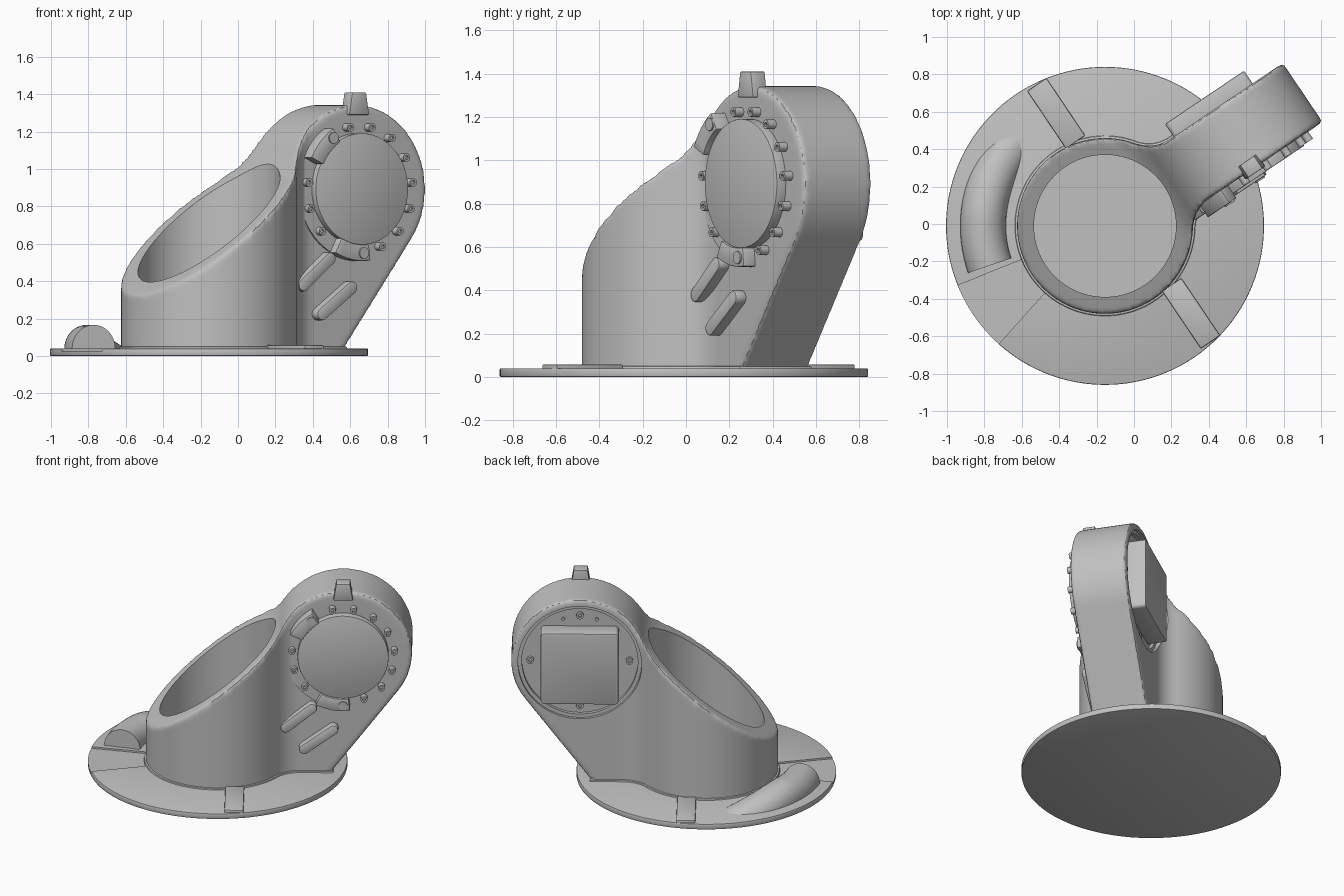
import bpy, bmesh
from math import sin, cos, pi, radians, degrees, atan2, sqrt, hypot
from mathutils import Matrix

if "Cube" in bpy.data.objects:
    bpy.data.objects.remove(bpy.data.objects["Cube"])

grey = bpy.data.materials.new("plain grey")
grey.use_nodes = True
grey.diffuse_color = (0.53, 0.53, 0.53, 1)
grey.node_tree.nodes["Principled BSDF"].inputs["Base Color"].default_value = (0.53, 0.53, 0.53, 1)

# Local frame: origin on the cup axis, x along the arm, arm front faces -y
FRAME = Matrix.Translation((-0.155, -0.01, 0)) @ Matrix.Rotation(radians(34), 4, 'Z')
HALF = 0.19                      # half thickness of the arm
HUB_U, HUB_Z, HUB_R = 0.825, 0.893, 0.45
CUP_R, BORE_R = 0.47, 0.38


def arc(cx, cy, r, a, b, n):
    """Points on an arc, angles in degrees."""
    return [(cx + r * cos(radians(a + (b - a) * i / n)),
             cy + r * sin(radians(a + (b - a) * i / n))) for i in range(n + 1)]


def circle(cx, cy, r, n=64):
    return arc(cx, cy, r, 0, 360, n)[:-1]


def sector(cx, cy, r0, r1, a, b, n=24):
    return arc(cx, cy, r1, a, b, n) + arc(cx, cy, r0, b, a, n)


def rounded_box(cx, cy, hx, hy, r):
    pts = []
    for k, (sx, sy) in enumerate([(1, 1), (-1, 1), (-1, -1), (1, -1)]):
        pts += arc(cx + sx * (hx - r), cy + sy * (hy - r), r, 90 * k, 90 * k + 90, 5)
    return pts


def capsule(a, b, r):
    d = degrees(atan2(b[1] - a[1], b[0] - a[0]))
    return arc(*b, r, d - 90, d + 90, 10) + arc(*a, r, d + 90, d + 270, 10)


def modify(ob, kind, **settings):
    """Add a modifier and apply it at once."""
    bpy.ops.object.select_all(action='DESELECT')
    ob.select_set(True)
    bpy.context.view_layer.objects.active = ob
    m = ob.modifiers.new(kind.lower(), kind)
    for key, value in settings.items():
        setattr(m, key, value)
    bpy.ops.object.modifier_apply(modifier=m.name)


def smooth(ob):
    bpy.ops.object.select_all(action='DESELECT')
    ob.select_set(True)
    bpy.context.view_layer.objects.active = ob
    bpy.ops.object.shade_smooth_by_angle(angle=radians(32))


def finish(name, bm):
    bm.normal_update()
    bmesh.ops.recalc_face_normals(bm, faces=bm.faces)
    bm.normal_update()
    if bm.calc_volume(signed=True) < 0:
        bmesh.ops.reverse_faces(bm, faces=bm.faces)
    me = bpy.data.meshes.new(name)
    bm.to_mesh(me)
    bm.free()
    me.materials.append(grey)
    ob = bpy.data.objects.new(name, me)
    bpy.context.collection.objects.link(ob)
    ob.matrix_world = FRAME
    bpy.context.view_layer.update()
    return ob


def prism(name, pts, lo, hi, axis='Z', round_edges=0):
    """Extrude an outline upwards ('Z') or through the arm thickness ('Y')."""
    bm = bmesh.new()
    rings = [[bm.verts.new((p, q, h) if axis == 'Z' else (p, h, q)) for p, q in pts]
             for h in (lo, hi)]
    bm.faces.new(rings[0])
    bm.faces.new(rings[1])
    for i in range(len(pts)):
        j = (i + 1) % len(pts)
        bm.faces.new((rings[0][i], rings[0][j], rings[1][j], rings[1][i]))
    ob = finish(name, bm)
    if round_edges:
        modify(ob, 'BEVEL', width=round_edges, segments=2,
               limit_method='ANGLE', angle_limit=radians(32))
    smooth(ob)
    return ob


def combine(ob, cutter, operation='DIFFERENCE'):
    modify(ob, 'BOOLEAN', operation=operation, object=cutter, solver='EXACT')
    bpy.data.objects.remove(cutter)


def footprint(grow, end):
    """Cup circle flowing through fillets into the straight arm."""
    h, r, f = HALF + grow, CUP_R + grow, 0.2 - grow
    fu = sqrt((r + f) ** 2 - (h + f) ** 2)
    a = degrees(atan2(h + f, fu))
    upper = [(end, h)] + arc(fu, h + f, f, -90, a - 180, 12)
    lower = [(u, -v) for u, v in reversed(upper)]
    return upper + arc(0, 0, r, a, 360 - a, 80)[1:-1] + lower


def side_profile():
    """Sloped cup rim, concave blend, round hub and leaning back edge."""
    slope, base, fr = 0.8, 0.7, 0.5
    k = hypot(1, slope)
    m, t = (-slope / k, 1 / k), (1 / k, slope / k)
    across = fr + (base + slope * HUB_U - HUB_Z) / k
    along = sqrt((HUB_R + fr) ** 2 - across ** 2)
    fx = HUB_U + across * m[0] - along * t[0]
    fz = HUB_Z + across * m[1] - along * t[1]
    hub_a = degrees(atan2(fz - HUB_Z, fx - HUB_U))
    blend = arc(fx, fz, fr, hub_a - 180, degrees(atan2(-m[1], -m[0])), 8)
    return ([(-0.6, 0.005), (0.725, 0.005)] + arc(HUB_U, HUB_Z, HUB_R, -37, hub_a, 56)
            + blend[1:] + [(-0.6, base - 0.6 * slope)])


# Base disc with a shallow wedge recess
base = prism("base_disc", circle(0, 0, 0.85, 128), 0, 0.04, round_edges=0.006)
combine(base, prism("wedge_cutter", sector(0, 0, 0.48, 0.95, 168, 194), 0.028, 0.1))
smooth(base)
prism("body_foot", footprint(0.012, 0.76), 0.02, 0.05, round_edges=0.008)

# Body: footprint trimmed by the side profile, edges softened, then hollowed
body = prism("cup_and_arm", footprint(0, 1.4), -0.01, 1.5)
combine(body, prism("profile_trim", side_profile(), -0.7, 0.7, 'Y'), 'INTERSECT')
modify(body, 'REMESH', mode='VOXEL', voxel_size=0.013)
modify(body, 'SMOOTH', factor=0.5, iterations=10)
combine(body, prism("bore_cutter", circle(0, 0, BORE_R, 96), 0.06, 2))
for r, depth in ((0.405, 0.02), (0.38, 0.045)):
    combine(body, prism("recess_cutter", circle(HUB_U, HUB_Z, r, 80),
                        HALF - depth, HALF + 0.1, 'Y'))
smooth(body)
prism("cup_floor_plate", rounded_box(0, 0, 0.25, 0.25, 0.04), 0.055, 0.066)

# Raised strips on the base, one on each side
for side, name in ((1, "back"), (-1, "front")):
    lo, hi = side * 0.46, side * 0.83
    prism("base_strip_" + name, [(0.058, lo), (0.182, lo), (0.182, hi), (0.058, hi)],
          0.03, 0.058, round_edges=0.006)

# Curved half-round duct that sinks into the base
bm = bmesh.new()
steps, sides, rings = 40, 20, []
for i in range(steps + 1):
    t = i / steps
    a = radians(165 - 66 * t)
    zc = 0.04 - 0.14 * max(0, (t - 0.35) / 0.65) ** 1.5
    ring = []
    for j in range(sides + 1):
        b = pi * j / sides
        r = 0.652 + 0.122 * cos(b)
        ring.append(bm.verts.new((r * cos(a), r * sin(a), max(0.02, zc + 0.127 * sin(b)))))
    rings.append(ring)
for p, q in zip(rings, rings[1:]):
    for j in range(sides + 1):
        k = (j + 1) % (sides + 1)
        bm.faces.new((p[j], p[k], q[k], q[j]))
bm.faces.new(rings[0])
bm.faces.new(rings[-1])
smooth(finish("curved_duct", bm))

# Front of the hub: raised disc, ring segment and two blocks with bolts
prism("front_disc", circle(HUB_U, HUB_Z, 0.298, 80), -0.24, -0.15, 'Y', 0.004)
prism("front_ring_segment", sector(HUB_U, HUB_Z, 0.28, 0.38, 126, 270, 40), -0.202, -0.15, 'Y')
for name, a, b, bolt, top in (("upper", 122, 154, 127, 0.27), ("lower", 242, 277, 270, 0.255)):
    prism(name + "_block", sector(HUB_U, HUB_Z, 0.297, 0.385, a, b, 6), -top, -0.15, 'Y', 0.006)
    c = radians(bolt)
    prism(name + "_block_bolt", circle(HUB_U + 0.342 * cos(c), HUB_Z + 0.342 * sin(c), 0.03, 24),
          -top - 0.008, -top + 0.02, 'Y')


def screw(name, u, z, r, lo, hi, face):
    """Socket-head screw with a hexagonal pocket on the outer end."""
    ob = prism(name, circle(u, z, r, 20), lo, hi, 'Y')
    d = 0.012
    combine(ob, prism("socket_cutter", circle(u, z, r * 0.5, 6), face - d, face + d, 'Y'))
    smooth(ob)


for k in range(15):
    ang = 78 - 24 * k
    if ang % 360 in (126, 150, 246, 270):
        continue
    c = radians(ang)
    screw("front_screw", HUB_U + 0.337 * cos(c), HUB_Z + 0.337 * sin(c), 0.022, -0.235, -0.17, -0.235)

# Back of the hub: square plate and screws inside the recess
prism("back_plate", rounded_box(HUB_U, HUB_Z - 0.01, 0.255, 0.255, 0.025), 0.12, 0.272, 'Y', 0.008)
for k in range(4):
    c = k * pi / 2
    screw("back_screw", HUB_U + 0.325 * cos(c), HUB_Z + 0.325 * sin(c), 0.024, 0.12, 0.165, 0.165)
for s in (-1, 1):
    prism("back_pin", circle(HUB_U + s * 0.11, HUB_Z + 0.295, 0.012, 16), 0.12, 0.155, 'Y')

# Slanted ribs on the arm front
for name, lo, hi in (("upper", (0.45, 0.38), (0.62, 0.52)), ("lower", (0.57, 0.225), (0.76, 0.365))):
    prism(name + "_rib", capsule(lo, hi, 0.034), -0.245, -0.17, 'Y', 0.008)

# Pointer tab on top of the hub
prism("top_tab", [(HUB_U + s * w, z) for s, w, z in
                  ((-1, 0.065, 1.29), (1, 0.065, 1.29), (1, 0.045, 1.41), (-1, 0.045, 1.41))],
      -0.215, -0.135, 'Y', 0.006)
